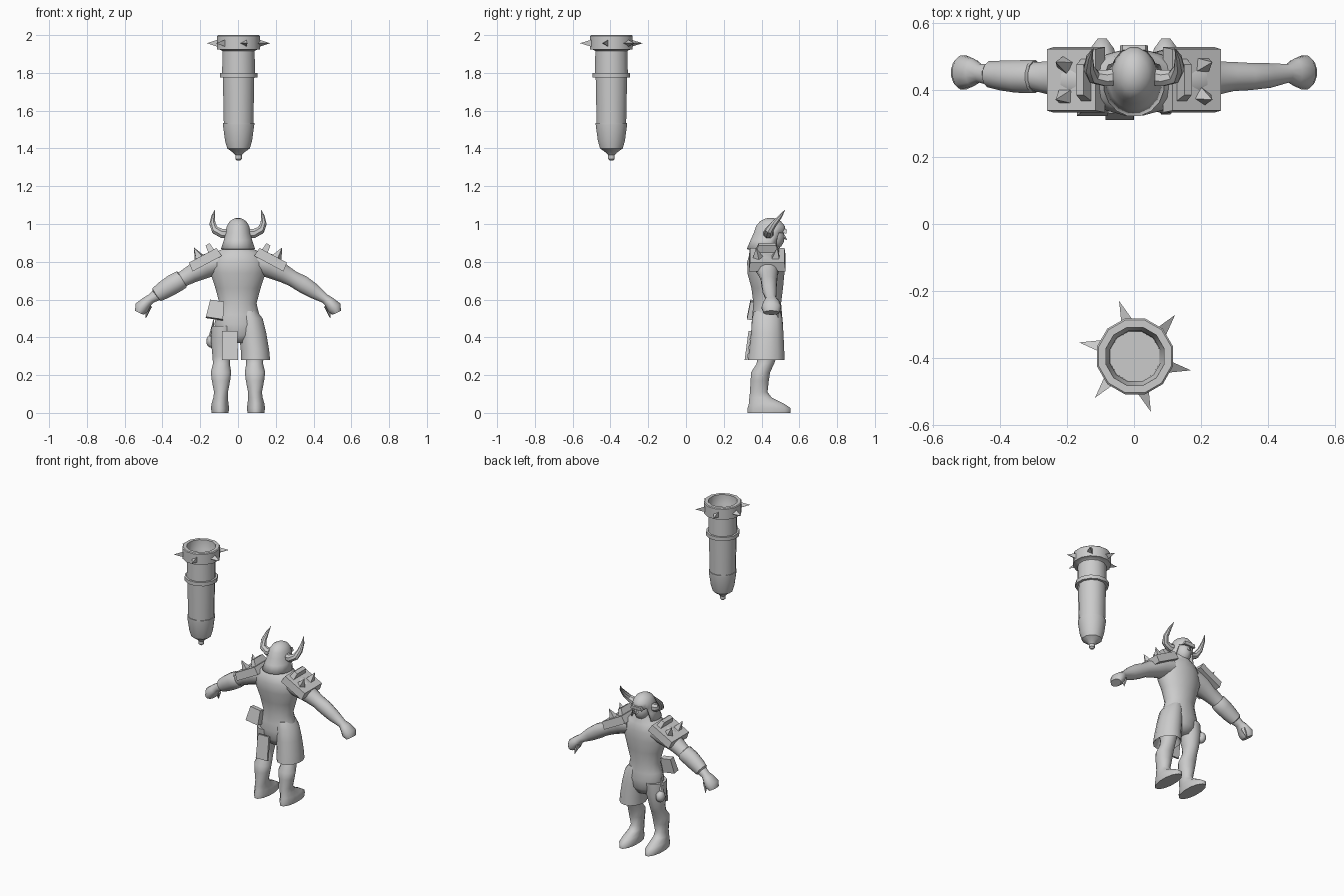
import bpy, bmesh, math
from mathutils import Vector, Matrix, Euler


def finish(name, bm, angle=38, solid=0):
    bmesh.ops.recalc_face_normals(bm, faces=bm.faces[:])
    me = bpy.data.meshes.new(name)
    bm.to_mesh(me)
    bm.free()
    ob = bpy.data.objects.new(name, me)
    bpy.context.collection.objects.link(ob)
    bpy.ops.object.select_all(action='DESELECT')
    ob.select_set(True)
    bpy.context.view_layer.objects.active = ob
    if angle:
        bpy.ops.object.shade_smooth_by_angle(angle=math.radians(angle))
    if solid:
        m = ob.modifiers.new("thickness", 'SOLIDIFY')
        m.thickness = solid
    return ob


def loft(name, sections, n=12, flat=True, cap=(True, True), angle=38, cut=None, solid=0):
    """Skin elliptical rings (x, y, z, rx, ry); rings lie flat or follow the path."""
    bm = bmesh.new()
    pts = [Vector(s[:3]) for s in sections]
    rings = []
    for i, s in enumerate(sections):
        u, v = Vector((1, 0, 0)), Vector((0, 1, 0))
        if not flat:
            t = (pts[min(i + 1, len(pts) - 1)] - pts[max(i - 1, 0)]).normalized()
            u = v.cross(t).normalized()
            v = t.cross(u)
        rings.append([bm.verts.new(pts[i] + u * s[3] * math.cos(a) + v * s[4] * math.sin(a))
                      for a in [2 * math.pi * (k + .5) / n for k in range(n)]])
    for a, b in zip(rings, rings[1:]):
        for k in range(n):
            j = (k + 1) % n
            bm.faces.new((a[k], a[j], b[j], b[k]))
    for use, ring in zip(cap, (rings[0], rings[-1])):
        if use:
            bm.faces.new(ring)
    if cut:
        bad = [f for f in bm.faces if cut(f.calc_center_median())]
        bmesh.ops.delete(bm, geom=bad, context='FACES')
    return finish(name, bm, angle, solid)


def box(name, loc, size, rot=(0, 0, 0), taper=1.0):
    bm = bmesh.new()
    bmesh.ops.create_cube(bm, size=1)
    for v in bm.verts:
        if v.co.z > 0:
            v.co.x *= taper
            v.co.y *= taper
    bm.transform(Matrix.LocRotScale(Vector(loc), Euler(rot), Vector(size)))
    return finish(name, bm, 0)


def ball(name, loc, size):
    bm = bmesh.new()
    bmesh.ops.create_uvsphere(bm, u_segments=12, v_segments=8, radius=1)
    bm.transform(Matrix.LocRotScale(Vector(loc), None, Vector(size)))
    return finish(name, bm, 60)


def spike(name, base, direction, r, length, n=4, roll=0.0):
    bm = bmesh.new()
    bmesh.ops.create_cone(bm, cap_ends=True, segments=n, radius1=r, radius2=0, depth=length)
    d = Vector(direction).normalized()
    rot = d.to_track_quat('Z', 'Y').to_matrix().to_4x4() @ Matrix.Rotation(roll, 4, 'Z')
    bm.transform(Matrix.Translation(Vector(base) + d * length / 2) @ rot)
    return finish(name, bm, 0)


# Floating barrel: one turned profile, outside then bore
CX, CY = 0.003, -0.395
profile = [(.008, 1.335), (.018, 1.345), (.018, 1.365), (.03, 1.378), (.062, 1.40), (.074, 1.44),
           (.086, 1.525), (.086, 1.535), (.081, 1.535), (.086, 1.775), (.103, 1.775), (.103, 1.80),
           (.09, 1.80), (.088, 1.915), (.098, 1.922), (.117, 1.925), (.117, 1.995), (.112, 2.0),
           (.09, 2.0), (.088, 1.94), (.078, 1.92), (.076, 1.65)]
loft("barrel", [(CX, CY, z, r, r) for r, z in profile], 12)
for k in range(6):
    a = math.radians(46 + 60 * k)
    d = Vector((math.cos(a), math.sin(a), 0))
    spike("barrel_spike", Vector((CX, CY, 1.957)) + d * .105, d, .024, .067, 3, math.pi / 2)

# Torso and neck
loft("torso", [(0, .43, .37, .06, .055), (0, .43, .41, .105, .078), (0, .43, .47, .128, .085),
               (0, .43, .52, .115, .08), (0, .43, .58, .1, .075), (0, .43, .66, .122, .085),
               (0, .423, .74, .148, .1), (0, .422, .80, .15, .1), (0, .425, .85, .12, .088),
               (0, .435, .88, .06, .062), (0, .45, .92, .045, .048)], 16, angle=60)

# Head, nose and open-faced helmet
ball("head", (0, .462, .93), (.052, .06, .068))
spike("nose", (0, .512, .935), (0, .6, -.5), .014, .03)
loft("helmet", [(0, .42, .868, .092, .1), (0, .43, .915, .076, .09), (0, .445, .955, .068, .087),
                (0, .447, .99, .06, .077), (0, .447, 1.015, .044, .056), (0, .447, 1.028, .022, .03),
                (0, .447, 1.032, .006, .008)], 16, cap=(False, True), angle=50,
     cut=lambda c: c.y > .475 and c.z < .95, solid=.008)
box("helmet_brow", (0, .524, .962), (.085, .02, .022), (-.2, 0, 0), .8)

for s in (-1, 1):
    # Horns
    loft("horn", [(s * .05, .44, .95, .027, .027), (s * .085, .435, .95, .026, .026),
                  (s * .12, .44, .967, .022, .022), (s * .135, .465, 1.0, .017, .017),
                  (s * .132, .50, 1.04, .01, .01), (s * .122, .524, 1.075, .001, .001)],
         8, flat=False)
    # Arms with fists
    loft("arm", [(s * .09, .43, .80, .06, .075), (s * .17, .43, .778, .066, .072),
                 (s * .24, .435, .738, .05, .052), (s * .29, .44, .71, .043, .045),
                 (s * .34, .44, .683, .047, .042), (s * .40, .443, .645, .041, .038),
                 (s * .46, .45, .605, .026, .028), (s * .482, .452, .588, .03, .042),
                 (s * .51, .452, .557, .04, .053), (s * .523, .452, .53, .026, .042)],
         12, flat=False, angle=60)
    spike("thumb", (s * .475, .47, .565), (s * .2, .3, -1), .02, .07, 6)
    # Shoulder plates: tilted slab, raised inner collar, spikes
    tilt = math.radians(28)
    along = Vector((s * math.cos(tilt), 0, -math.sin(tilt)))
    up = Vector((s * math.sin(tilt), 0, math.cos(tilt)))
    c = Vector((s * .175, .43, .812))
    rot = (0, s * tilt, 0)
    box("shoulder_plate", c, (.175, .195, .05), rot, .94)
    box("shoulder_collar", c - along * .05 + up * .042, (.035, .13, .045), rot, .7)
    for dy in (-.05, .045):
        spike("shoulder_spike", c + along * .022 + up * .023 + Vector((0, dy, 0)), 
              up + Vector((0, dy * 3, 0)), .028, .062, 4, .5)
    # Lower legs and boots
    loft("leg", [(s * .095, .44, 0, .046, .118), (s * .095, .44, .025, .05, .118),
                 (s * .095, .425, .05, .046, .095), (s * .092, .395, .08, .04, .062),
                 (s * .09, .385, .11, .038, .048), (s * .09, .39, .17, .05, .05),
                 (s * .09, .395, .215, .056, .052), (s * .088, .42, .26, .046, .048),
                 (s * .088, .43, .30, .049, .052), (s * .083, .43, .38, .062, .07),
                 (s * .075, .43, .46, .066, .075)], 12, angle=60)

# Single trouser leg, hollow at the hem
loft("trouser_leg", [(.09, .43, .34, .05, .06), (.092, .425, .29, .07, .085),
                     (.093, .425, .28, .079, .097), (.09, .427, .33, .077, .093),
                     (.078, .43, .42, .074, .086), (.066, .43, .50, .066, .08),
                     (.055, .43, .54, .045, .07)], 14, angle=45)

# Bracer on one forearm
loft("bracer", [(-.295, .44, .708, .046, .047), (-.30, .44, .705, .052, .051),
                (-.345, .44, .68, .054, .05), (-.39, .443, .652, .05, .046),
                (-.43, .447, .626, .042, .04), (-.435, .447, .622, .03, .03)], 12, flat=False)

# Hip gear: box pouch, hanging cloth, round purse
box("hip_pouch", (-.118, .352, .545), (.092, .045, .095), (-.15, .15, 0), .8)
box("cloth_flap", (-.043, .328, .357), (.085, .015, .155), (-.13, 0, 0), .95)
ball("round_purse", (-.14, .47, .38), (.028, .034, .036))
spike("purse_strap", (-.14, .462, .40), (.12, -.2, 1), .016, .11, 6)
